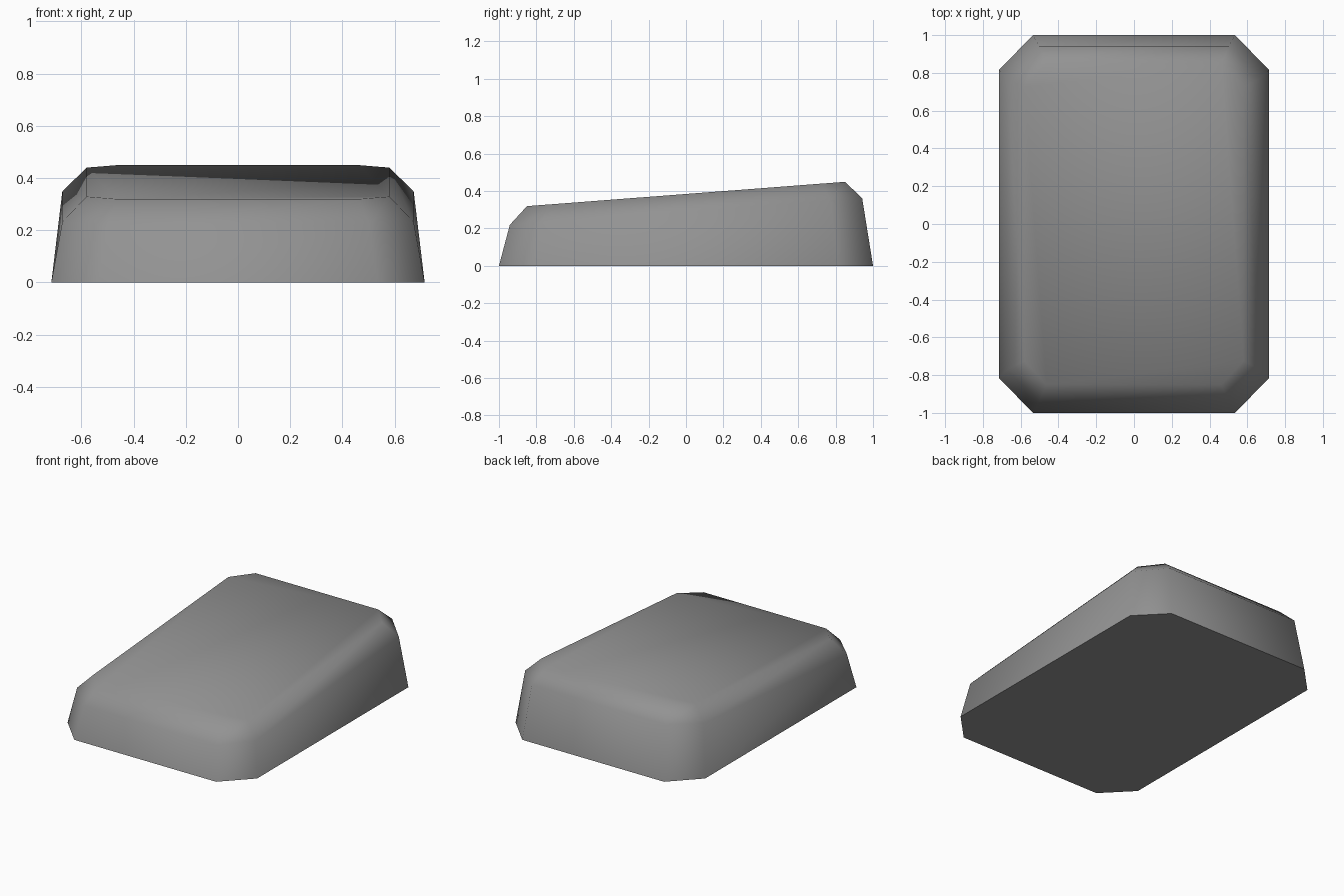
import bpy
import bmesh
import math

cube = bpy.data.objects.get("Cube")
if cube:
    bpy.data.objects.remove(cube, do_unlink=True)

# Single grey material
grey = bpy.data.materials.new("mid grey")
grey.use_nodes = True
colour = (0.29, 0.29, 0.29, 1.0)
grey.diffuse_color = colour
grey.node_tree.nodes["Principled BSDF"].inputs["Base Color"].default_value = colour


def octagon_ring(bm, half_x, half_y, cut_x, cut_y, height, slope):
    """Rectangle with clipped corners, tilted up towards the back."""
    outline = []
    for sx, sy in ((1, 1), (-1, 1), (-1, -1), (1, -1)):
        corner = [(sx * half_x, sy * cut_y), (sx * cut_x, sy * half_y)]
        outline += corner if sx * sy > 0 else corner[::-1]
    return [bm.verts.new((x, y, height + slope * y)) for x, y in outline]


# Wedge-shaped body: base, shoulder and top rings
bm = bmesh.new()
rings = [
    octagon_ring(bm, 0.715, 1.0, 0.535, 0.815, 0.0, 0.0),
    octagon_ring(bm, 0.673, 0.942, 0.503, 0.772, 0.29, 0.0755),
    octagon_ring(bm, 0.58, 0.85, 0.463, 0.725, 0.384, 0.0765),
]
for lower, upper in zip(rings, rings[1:]):
    for i in range(len(lower)):
        j = (i + 1) % len(lower)
        bm.faces.new((lower[i], lower[j], upper[j], upper[i]))
bm.faces.new(rings[-1])
bm.faces.new(rings[0][::-1])
bmesh.ops.recalc_face_normals(bm, faces=bm.faces)

mesh = bpy.data.meshes.new("wedge_body")
bm.to_mesh(mesh)
bm.free()
mesh.materials.append(grey)
body = bpy.data.objects.new("wedge_body", mesh)
bpy.context.collection.objects.link(body)

# Soft shading over the shoulders, crisp edge around the base
bpy.ops.object.select_all(action="DESELECT")
body.select_set(True)
bpy.context.view_layer.objects.active = body
bpy.ops.object.shade_smooth_by_angle(angle=math.radians(65))
